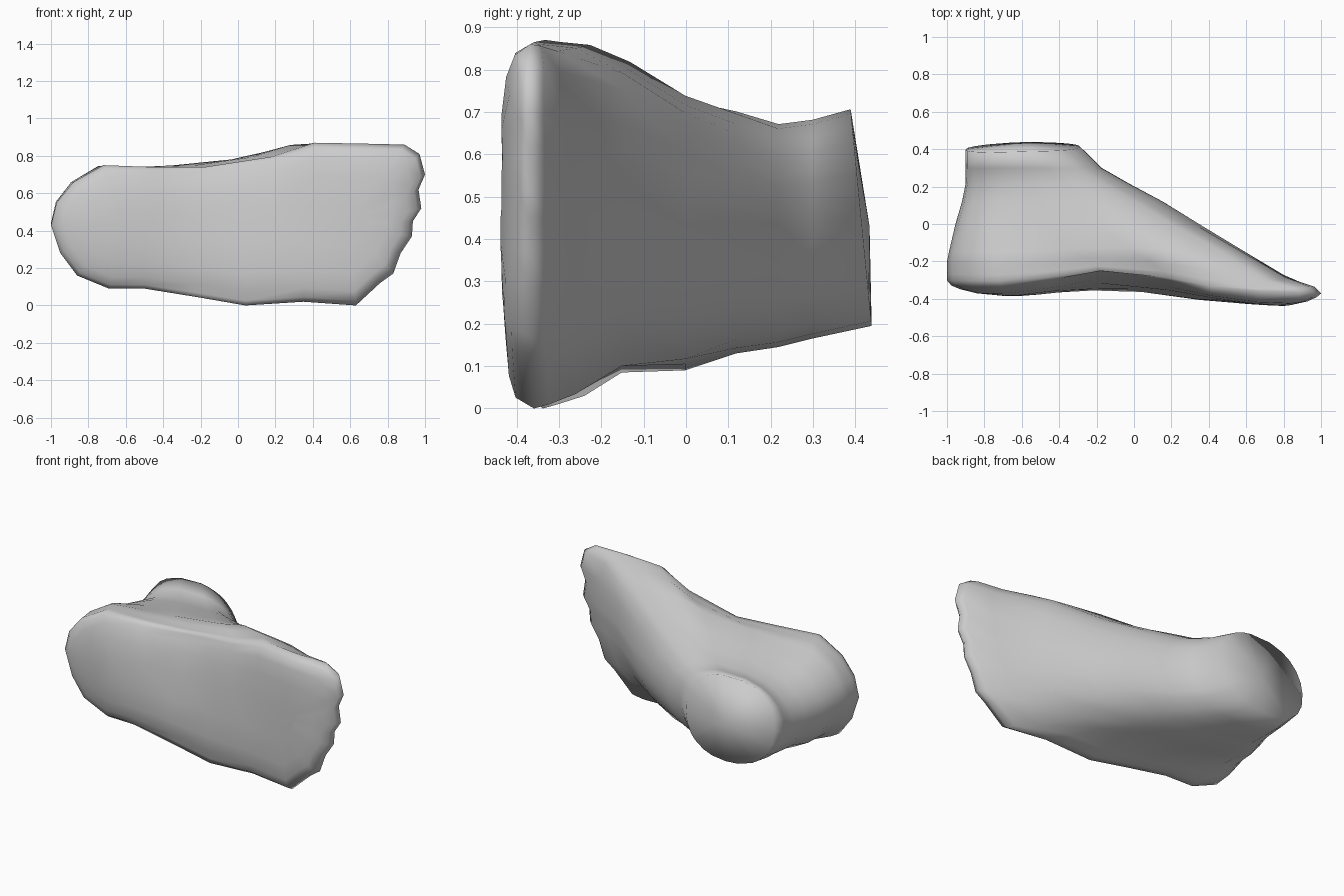
import bpy, bmesh, math

if "Cube" in bpy.data.objects:
    bpy.data.objects.remove(bpy.data.objects["Cube"])

skin = bpy.data.materials.new("light grey")
skin.diffuse_color = (0.6, 0.6, 0.6, 1)
skin.use_nodes = True
skin.node_tree.nodes["Principled BSDF"].inputs["Base Color"].default_value = skin.diffuse_color

# Footprint outline (x, z): heel, inner edge, big toe, small toes, outer edge
OUTLINE = [(-1, .43), (-.97, .55), (-.88, .66), (-.72, .75), (-.45, .74), (-.18, .74),
           (.18, .795), (.41, .87), (.68, .865), (.89, .86), (.97, .81), (1, .70), (.965, .62),
           (.98, .52), (.935, .45), (.93, .37), (.87, .28), (.83, .17), (.76, .12),
           (.63, 0), (.35, .02), (.04, 0), (-.22, .045), (-.5, .09), (-.69, .09),
           (-.86, .16), (-.95, .28)]

# Underside height along x
SOLE = [(-1, -.375), (-.6, -.39), (-.05, -.36), (.35, -.41), (.8, -.44), (1, -.415)]

# Rings from sole to ankle: y, x min, x max, z min, z max, roundness, arch share, tilt
LEVELS = [(-.30, -1, .965, .01, .865, 0, .9, .035),
          (-.24, -1, .82, .03, .86, .08, .7, .04),
          (-.15, -.99, .61, .085, .825, .33, .3, 0),
          (0, -.955, .36, .09, .75, .65, 0, 0),
          (.12, -.92, .16, .13, .71, .9, 0, 0),
          (.22, -.90, -.03, .145, .675, 1, 0, 0),
          (.30, -.90, -.17, .165, .685, 1, 0, 0),
          (.39, -.90, -.29, .195, .71, 1, 0, 0)]


def sole_y(x):
    for (x0, y0), (x1, y1) in zip(SOLE, SOLE[1:]):
        if x <= x1:
            return y0 + (y1 - y0) * (x - x0) / (x1 - x0)
    return SOLE[-1][1]


def arch(x, z):
    """Hollow under the inner side of the foot."""
    rise = min(1, max(0, (z - .15) / .55))
    return .085 * rise * math.exp(-((x + .08) / .4) ** 2)


def toe_dip(x, z):
    """Dip on top between the ball of the foot and the big toe."""
    return .035 * min(1, max(0, (z - .6) / .15)) * math.exp(-((x - .72) / .12) ** 2)


def ring_shape(xl, xr, zl, zh, rnd):
    """Footprint fitted to a box and blended towards a rounded oval."""
    pts = []
    for x, z in OUTLINE:
        u, v = x, (z - .435) / .435
        r = (abs(u) ** 2.25 + abs(v) ** 2.25) ** (1 / 2.25)
        u += (u / r - u) * rnd
        v += (v / r - v) * rnd
        pts.append(((xl + xr) / 2 + u * (xr - xl) / 2, (zl + zh) / 2 + v * (zh - zl) / 2))
    return pts


def shrunk(s):
    """Footprint shrunk towards its long middle line."""
    pts = []
    for x, z in OUTLINE:
        cx, cz = max(-.6, min(.6, x)), .43
        pts.append((cx + (x - cx) * s, cz + (z - cz) * s))
    return pts


rings = []
# Underside, domed towards the rim and rounder at the heel
for s, lift, heel in ((.25, 0, 0), (.6, .003, .008), (.82, .012, .018), (.94, .028, .02)):
    rings.append([(x, sole_y(x) + lift + heel * min(1, max(0, .5 - x)) + arch(x, z), z)
                  for x, z in shrunk(s)])
# Rim
rings.append([(x, -.335 - .035 * x + arch(x, z), z) for x, z in OUTLINE])
# Toes, instep, heel and ankle
for y, xl, xr, zl, zh, rnd, share, tilt in LEVELS:
    rings.append([(x, y - tilt * x + share * arch(x, z) - (toe_dip(x, z) if tilt else 0), z)
                  for x, z in ring_shape(xl, xr, zl, zh, rnd)])
# Tilted end of the ankle
rings[-1] = [(x, .39 + .05 * (.71 - z) / .515 - .015 * max(0, (-.6 - x) / .3), z)
             for x, y, z in rings[-1]]

bm = bmesh.new()
loops = [[bm.verts.new(p) for p in ring] for ring in rings]
n = len(OUTLINE)
for a, b in zip(loops, loops[1:]):
    for i in range(n):
        j = (i + 1) % n
        bm.faces.new((a[i], a[j], b[j], b[i]))

# Underside closed across the middle, ankle end closed by a fan
bmesh.ops.triangulate(bm, faces=[bm.faces.new(loops[0])])
tip = bm.verts.new((-.57, .435, .43))
for i in range(n):
    bm.faces.new((loops[-1][i], loops[-1][(i + 1) % n], tip))
bmesh.ops.recalc_face_normals(bm, faces=bm.faces)
for f in bm.faces:
    f.smooth = True

# Centre the foot and stand it on the ground
lo = [min(v.co[k] for v in bm.verts) for k in range(3)]
hi = [max(v.co[k] for v in bm.verts) for k in range(3)]
bmesh.ops.translate(bm, verts=bm.verts,
                    vec=(-(lo[0] + hi[0]) / 2, -(lo[1] + hi[1]) / 2, -lo[2]))

mesh = bpy.data.meshes.new("foot")
bm.to_mesh(mesh)
bm.free()
mesh.materials.append(skin)
foot = bpy.data.objects.new("foot", mesh)
bpy.context.collection.objects.link(foot)
